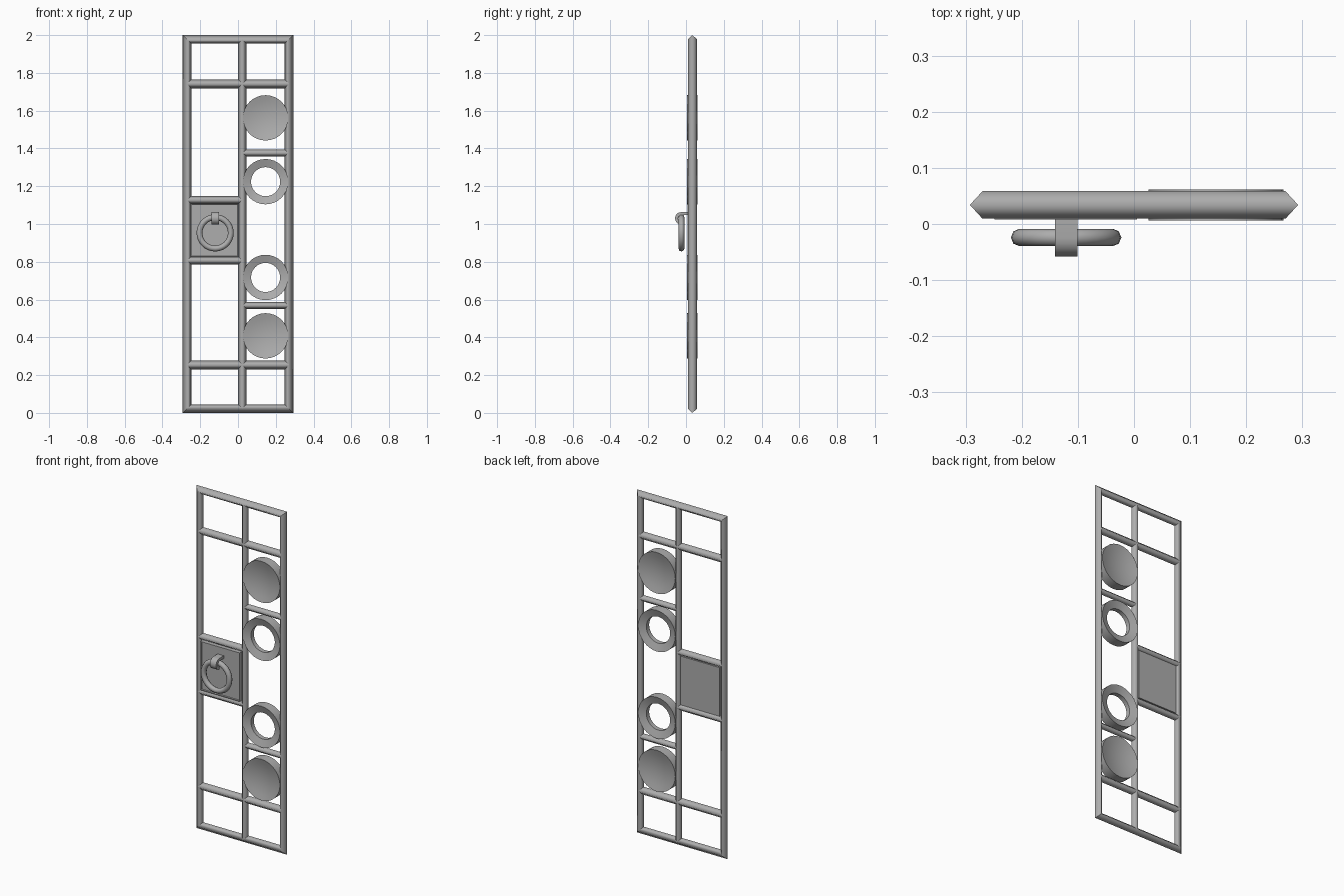
import bpy, bmesh, math

if "Cube" in bpy.data.objects:
    bpy.data.objects.remove(bpy.data.objects["Cube"])

YC = 0.034      # mid-plane of the flat grille
HD = 0.0245     # half depth of the main bars
FX = 0.27       # frame centre line

# Dark metal
METAL = bpy.data.materials.new("dark_metal")
METAL.diffuse_color = (0.42, 0.42, 0.42, 1)
METAL.use_nodes = True
METAL.node_tree.nodes["Principled BSDF"].inputs["Base Color"].default_value = METAL.diffuse_color


def finish(name, bm, angle=None):
    me = bpy.data.meshes.new(name)
    bmesh.ops.remove_doubles(bm, verts=bm.verts, dist=1e-5)
    bmesh.ops.recalc_face_normals(bm, faces=bm.faces)
    bm.to_mesh(me)
    bm.free()
    me.materials.append(METAL)
    ob = bpy.data.objects.new(name, me)
    bpy.context.collection.objects.link(ob)
    if angle is not None:
        bpy.ops.object.select_all(action='DESELECT')
        ob.select_set(True)
        bpy.context.view_layer.objects.active = ob
        bpy.ops.object.shade_smooth_by_angle(angle=math.radians(angle))
    return ob


def make(name, verts, faces, angle=None):
    bm = bmesh.new()
    vs = [bm.verts.new(v) for v in verts]
    for f in faces:
        bm.faces.new([vs[i] for i in f])
    return finish(name, bm, angle)


def diamond(w, d=HD):
    return [(w, 0), (0, -d), (-w, 0), (0, d)]


def bar(name, a, b, w, d=HD):
    """Smooth diamond-section bar between two (x, z) points; ends are buried."""
    verts = []
    for x, z in (a, b):
        for u, v in diamond(w, d):
            verts.append((x + u, YC + v, z) if a[0] == b[0] else (x, YC + v, z + u))
    return make(name, verts, [(i, (i + 1) % 4, 4 + (i + 1) % 4, 4 + i) for i in range(4)], 120)


def sweep_ring(name, profile, cx, cy, cz, n=32, angle=40, closed=True):
    """Revolve a (radius, y) profile about the y axis."""
    bm = bmesh.new()
    vs = [bm.verts.new((cx + r, cy + y, cz)) for r, y in profile]
    es = [bm.edges.new((vs[i], vs[i + 1])) for i in range(len(vs) - 1)]
    if closed:
        es.append(bm.edges.new((vs[-1], vs[0])))
    bmesh.ops.spin(bm, geom=vs + es, cent=(cx, cy, cz), axis=(0, 1, 0),
                   angle=2 * math.pi, steps=n, use_merge=True)
    return finish(name, bm, angle)


# Outer frame: four runs with mitred corners
w = 0.0225
corners = [(-1, -1), (1, -1), (1, 1), (-1, 1)]
for i, name in enumerate(("frame_bottom", "frame_right", "frame_top", "frame_left")):
    verts = [(sx * (FX + u), YC + v, 1 + sz * (1 - w + u))
             for sx, sz in (corners[i], corners[(i + 1) % 4]) for u, v in diamond(w)]
    make(name, verts, [(j, (j + 1) % 4, 4 + (j + 1) % 4, 4 + j) for j in range(4)], 120)

# Inner bars
MX = 0.023
bar("middle_upright", (MX, 0.022), (MX, 1.978), 0.0225)
for label, z in (("upper", 1.742), ("lower", 0.254)):
    bar(label + "_cross_bar", (-FX, z), (FX, z), 0.0235)
for label, z in (("upper", 1.376), ("lower", 0.569)):
    bar(label + "_short_bar", (MX, z), (FX, z), 0.019, 0.021)
for label, z in (("upper", 1.127), ("lower", 0.807)):
    bar(label + "_plate_bar", (-FX, z), (MX, z), 0.0215)

# Dished discs and open rings in the right column
CX, R = 0.146, 0.120
dish = [(r, -0.009 - 0.0185 * (r / R) ** 2) for r in (0, 0.03, 0.06, 0.09, R)]
disc_profile = dish + [(r, -y) for r, y in reversed(dish)]
ring_profile = [(0.077, -0.013), (R, -0.0275), (R, 0.0275), (0.077, 0.013)]
for label, zd, zr in (("upper", 1.562, 1.224), ("lower", 0.408, 0.717)):
    sweep_ring(label + "_disc", disc_profile, CX, YC, zd, closed=False)
    sweep_ring(label + "_ring", ring_profile, CX, YC, zr)

# Handle plate with a thin raised rim on its front
bm = bmesh.new()
bmesh.ops.create_cube(bm, size=1)
for v in bm.verts:
    v.co = (-0.122 + v.co.x * 0.254, 0.0265 + v.co.y * 0.037, 0.967 + v.co.z * 0.284)
bm.normal_update()
front = [f for f in bm.faces if f.normal.y < -0.9]
bmesh.ops.inset_region(bm, faces=front, thickness=0.006, depth=0)
bmesh.ops.inset_region(bm, faces=front, thickness=0.003, depth=-0.005)
finish("handle_plate", bm)

# Pull ring
HX, HY = -0.121, -0.024
tube = [(0.083 + 0.0155 * math.cos(math.pi * k / 4),
         0.0155 * math.sin(math.pi * k / 4)) for k in range(8)]
sweep_ring("pull_ring", tube, HX, HY, 0.953, 32, 60)

# Hook strap curling over the ring
hy, hz = -0.025, 1.030
arc = [math.radians(90 + 18 * k) for k in range(11)]
outer = [(0.016, hz + 0.033)] + [(hy + 0.033 * math.cos(t), hz + 0.033 * math.sin(t)) for t in arc]
inner = [(0.016, hz + 0.017)] + [(hy + 0.017 * math.cos(t), hz + 0.017 * math.sin(t)) for t in arc]
n = len(outer)
verts = [(HX + s * 0.02, y, z) for s in (-1, 1) for y, z in outer + inner]
N = 2 * n
faces = [(0, n, N + n, N), (n - 1, N + n - 1, N + N - 1, N - 1)]
for i in range(n - 1):
    faces += [(i, i + 1, N + i + 1, N + i), (n + i, N + n + i, N + n + i + 1, n + i + 1),
              (i, n + i, n + i + 1, i + 1), (N + i, N + i + 1, N + n + i + 1, N + n + i)]
make("hook", verts, faces, 40)
